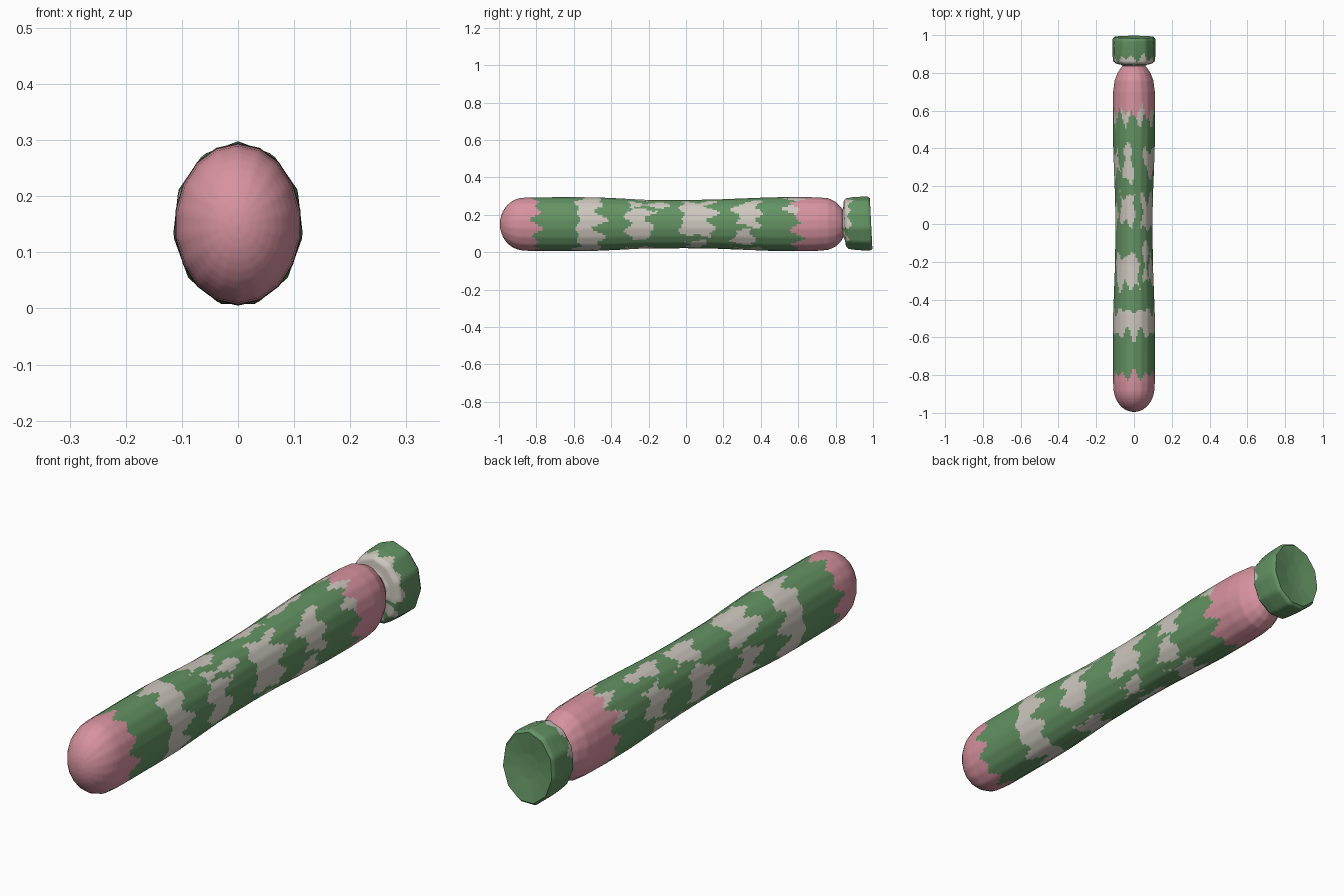
import bpy, bmesh, math

cube = bpy.data.objects.get("Cube")
if cube:
    bpy.data.objects.remove(cube)

MID_Z = 0.15
SIDES = 72


def material(name, rgb):
    mat = bpy.data.materials.new(name)
    mat.use_nodes = True
    colour = (*rgb, 1)
    mat.diffuse_color = colour
    mat.node_tree.nodes["Principled BSDF"].inputs["Base Color"].default_value = colour
    return mat


COLOURS = [material("leaf green", (0.125, 0.29, 0.125)),
           material("dusty pink", (0.68, 0.29, 0.35)),
           material("warm grey", (0.61, 0.57, 0.51))]
GREEN, PINK, GREY = range(3)


def zigzag(angle, teeth, shift=0):
    """Triangle wave from -1 to 1 around the tube."""
    t = (angle * teeth / math.tau + shift) % 1
    return 4 * abs(t - 0.5) - 1


def ragged(angle, shift=0):
    return 0.6 * zigzag(angle, 11, shift) + 0.4 * zigzag(angle, 7, shift * 2)


def polygon(angle, n):
    """Radius factor that flattens a circle into n sides."""
    half = math.pi / n
    return math.cos(half) / math.cos(angle % (2 * half) - half)


def tube(name, profile, rule, facets, slant=0):
    """Elliptical lathe along y; profile rows are y, half width, half height."""
    rows = [profile[0]]
    for a, b in zip(profile, profile[1:]):
        n = max(2, round(math.dist(a, b) / 0.008))
        rows += [[p + (q - p) * i / n for p, q in zip(a, b)] for i in range(1, n + 1)]
    bm = bmesh.new()
    rings = []
    for y, w, h in rows:
        ring = []
        for i in range(SIDES):
            a = math.tau * i / SIDES
            r = polygon(a, facets)
            z = h * r * math.cos(a)
            ring.append(bm.verts.new((w * r * math.sin(a), y - slant * z, MID_Z + z)))
        rings.append(ring)
    for r, s in zip(rings, rings[1:]):
        for i in range(SIDES):
            j = (i + 1) % SIDES
            bm.faces.new((r[i], r[j], s[j], s[i]))
    bm.faces.new(rings[0])
    bm.faces.new(rings[-1])
    bmesh.ops.recalc_face_normals(bm, faces=bm.faces)
    # Angle 0 is the top, 90 the +x side, 180 the underside
    for f in bm.faces:
        c = f.calc_center_median()
        f.material_index = rule(c.y, math.atan2(c.x / 0.11, (c.z - MID_Z) / 0.145))
    mesh = bpy.data.meshes.new(name)
    bm.to_mesh(mesh)
    bm.free()
    obj = bpy.data.objects.new(name, mesh)
    bpy.context.collection.objects.link(obj)
    for mat in COLOURS:
        mesh.materials.append(mat)
    bpy.ops.object.select_all(action='DESELECT')
    obj.select_set(True)
    bpy.context.view_layer.objects.active = obj
    bpy.ops.object.shade_smooth_by_angle(angle=math.radians(45))
    return obj


# Pale patches: centre y, half length, centre angle, half angle in degrees
PATCHES = [
    (-0.52, 0.06, 0, 180),
    (-0.25, 0.08, -25, 40), (-0.25, 0.06, 90, 36), (-0.18, 0.12, 38, 8),
    (-0.25, 0.06, 185, 28), (-0.25, 0.06, -105, 25),
    (0.08, 0.07, -22, 24), (0.06, 0.08, 72, 48), (0.05, 0.05, 150, 16),
    (0.05, 0.06, -90, 28), (0.08, 0.06, -155, 22),
    (0.32, 0.09, -18, 14), (0.33, 0.06, 62, 32), (0.31, 0.05, 122, 18),
    (0.33, 0.06, -75, 26), (0.33, 0.06, 180, 24), (0.28, 0.05, -125, 16),
]


def body_colour(y, a):
    if y < -0.8 + 0.045 * ragged(a):
        return PINK
    edge = 0.59 + 0.05 * ragged(a, 0.3)
    if y > edge:
        return PINK
    # Pale teeth between the green and the rear pink, on the upper side
    if math.cos(a) > 0.3 and y > 0.56 + 0.06 * zigzag(a, 9, 0.1):
        return GREY
    for k, (cy, half, ca, spread) in enumerate(PATCHES):
        off = (math.degrees(a) - ca + 180) % 360 - 180
        wave = 0.035 * ragged(a, k * 0.37)
        reach = spread + 6 * zigzag(y * 20, 2, k * 0.3)
        if abs(off) < reach and abs(y - cy + wave) < half + 0.02 * zigzag(a, 9, k * 0.21):
            return GREY
    return GREEN


def cap_colour(y, a):
    return GREY if y < 0.865 + 0.03 * ragged(a, 0.2) + 0.015 * math.cos(a) else GREEN


# Long body with rounded front and a shallow waist
front = [(-0.865 - 0.13 * math.cos(t), 0.11 * math.sin(t), 0.141 * math.sin(t))
         for t in (math.pi / 2 * (i + 0.1) / 10 for i in range(10))]
body = front + [
    (-0.84, 0.112, 0.143), (-0.6, 0.113, 0.144), (-0.48, 0.112, 0.143),
    (-0.35, 0.107, 0.137), (-0.22, 0.102, 0.13), (0, 0.099, 0.129),
    (0.15, 0.102, 0.131), (0.3, 0.108, 0.137), (0.45, 0.113, 0.143),
    (0.6, 0.113, 0.145), (0.7, 0.112, 0.143), (0.76, 0.104, 0.138),
    (0.8, 0.088, 0.12), (0.83, 0.068, 0.09), (0.85, 0.04, 0.05), (0.855, 0.002, 0.002)]
tube("long_body", body, body_colour, 18)

# Narrow neck flaring into the rear cap, dished at the back
cap = [(0.81, 0.002, 0.002), (0.815, 0.05, 0.05), (0.835, 0.058, 0.065),
       (0.845, 0.075, 0.09), (0.85, 0.1, 0.125), (0.862, 0.113, 0.138),
       (0.9, 0.116, 0.144), (0.95, 0.117, 0.147), (0.978, 0.115, 0.148),
       (0.99, 0.108, 0.138), (0.985, 0.08, 0.1), (0.978, 0.04, 0.05), (0.976, 0.002, 0.002)]
tube("rear_cap", cap, cap_colour, 11, slant=0.05)
